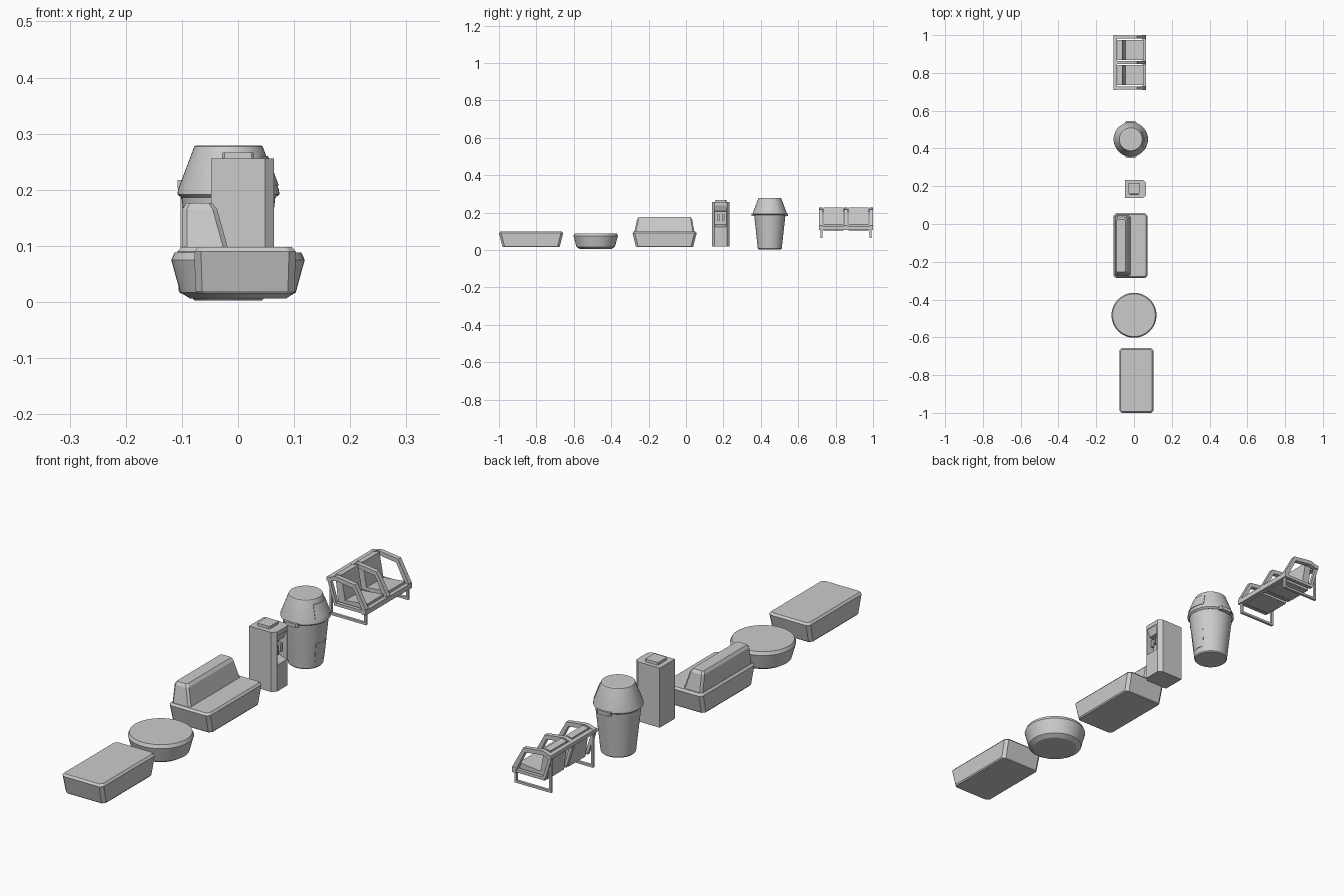
import bpy, bmesh
from math import pi, cos, sin, atan2, hypot

if "Cube" in bpy.data.objects:
    bpy.data.objects.remove(bpy.data.objects["Cube"])


def stack(name, rings, smooth=False):
    """Skin a stack of equal-length rings and cap both ends."""
    bm = bmesh.new()
    vs = [[bm.verts.new(p) for p in r] for r in rings]
    n = len(vs[0])
    for a, b in zip(vs, vs[1:]):
        for i in range(n):
            j = (i + 1) % n
            bm.faces.new((a[i], a[j], b[j], b[i]))
    bm.faces.new(vs[0])
    bm.faces.new(vs[-1])
    bmesh.ops.recalc_face_normals(bm, faces=bm.faces)
    me = bpy.data.meshes.new(name)
    bm.to_mesh(me)
    bm.free()
    ob = bpy.data.objects.new(name, me)
    bpy.context.collection.objects.link(ob)
    if smooth:
        bpy.ops.object.select_all(action='DESELECT')
        ob.select_set(True)
        bpy.context.view_layer.objects.active = ob
        bpy.ops.object.shade_smooth_by_angle(angle=0.5)
    return ob


def rect(x0, x1, y0, y1, z, c):
    """Rectangle with chamfered corners."""
    return [(x0 + c, y0, z), (x1 - c, y0, z), (x1, y0 + c, z), (x1, y1 - c, z),
            (x1 - c, y1, z), (x0 + c, y1, z), (x0, y1 - c, z), (x0, y0 + c, z)]


def box(name, x0, x1, y0, y1, z0, z1):
    return stack(name, [[(x0, y0, z), (x1, y0, z), (x1, y1, z), (x0, y1, z)] for z in (z0, z1)])


def prism(name, profile, y0, y1):
    """Extrude an xz profile along y."""
    return stack(name, [[(x, y, z) for x, z in profile] for y in (y0, y1)])


def turned(name, cx, cy, profile, n=48):
    return stack(name, [[(cx + r * cos(2 * pi * i / n), cy + r * sin(2 * pi * i / n), z)
                         for i in range(n)] for r, z in profile], True)


def shell_panel(name, cx, cy, profile, half, thick=0.005, n=10):
    """Curved panel lying on a cone, facing +x."""
    angs = [half * (2 * i / n - 1) for i in range(n + 1)]
    rings = []
    for r, z in profile:
        arc = [((r + thick / 2), a) for a in angs] + [((r - thick / 2), a) for a in reversed(angs)]
        rings.append([(cx + q * cos(a), cy + q * sin(a), z) for q, a in arc])
    return stack(name, rings, True)


def beam(name, p, q, y, w, t):
    """Bar in the xz plane from p to q, w wide in y, t thick."""
    dx, dz = q[0] - p[0], q[1] - p[1]
    l = hypot(dx, dz)
    nx, nz = -dz / l * t / 2, dx / l * t / 2
    prof = [(p[0] + nx, p[1] + nz), (q[0] + nx, q[1] + nz),
            (q[0] - nx, q[1] - nz), (p[0] - nx, p[1] - nz)]
    return prism(name, prof, y - w / 2, y + w / 2)


# Upholstered bases: ottoman and sofa share one block shape
def padded_block(name, x0, x1, y0, y1):
    stack(name, [rect(x0 + .006, x1 - .006, y0 + .022, y1 - .022, .015, .011),
                 rect(x0 + .002, x1 - .002, y0 + .018, y1 - .018, .02, .012),
                 rect(x0, x1, y0, y1, .09, .012),
                 rect(x0 + .007, x1 - .007, y0 + .007, y1 - .007, .098, .01)])


padded_block("long_ottoman", -.078, .103, -1.0, -.657)
padded_block("sofa_base", -.108, .071, -.286, .057)

# Sofa backrest with sloping front
stack("sofa_back", [rect(-.099, -.018, -.276, .045, .096, .008),
                    rect(-.099, -.037, -.262, .033, .165, .008),
                    rect(-.092, -.046, -.254, .025, .176, .006)])

# Round ottoman
turned("round_ottoman", 0, -.483,
       [(.085, .006), (.103, .017), (.119, .075), (.113, .088)])

# Water dispenser: front corners chamfered, stepped niche in the +x face
foot = [(-.048, .138), (.048, .138), (.064, .152), (.064, .219), (.048, .233), (-.048, .233)]
body = stack("dispenser_body", [[(x, y, z) for x, y in foot] for z in (.02, .256)])
cutter = prism("niche_cutter", [(.08, .24), (.062, .238), (.05, .208), (.03, .205),
                                (.03, .135), (.064, .124), (.08, .124)], .156, .215)
mod = body.modifiers.new("niche", 'BOOLEAN')
mod.object, mod.operation, mod.solver = cutter, 'DIFFERENCE', 'EXACT'
cutter.hide_render = True
cutter.hide_viewport = True
stack("dispenser_lid", [rect(-.029, .029, .157, .217, .25, .004),
                        rect(-.028, .028, .158, .216, .266, .004)])
for i, y in enumerate((.172, .199)):
    box(f"dispenser_tap_{i}", .028, .052, y - .006, y + .006, .178, .19)
    box(f"dispenser_spout_{i}", .043, .052, y - .006, y + .006, .158, .178)

# Litter bin: tapered body, rim, conical lid
BX, BY = -.017, .448
turned("bin_body", BX, BY, [(.06, .003), (.064, .007), (.084, .19)])
turned("bin_lid", BX, BY, [(.084, .186), (.091, .192), (.09, .2), (.061, .277), (.058, .279)])
shell_panel("bin_flap", BX, BY, [(.087, .208), (.068, .26)], .55)
shell_panel("bin_door", BX, BY, [(.0665, .03), (.0745, .105)], .45, .003)
for s in (-1, 1):
    ya, yb = sorted((BY + s * .08, BY + s * .098))
    stack(f"bin_handle_{'left' if s < 0 else 'right'}",
          [rect(BX - .03, BX + .03, ya, yb, z, .007) for z in (.182, .196)])

# Waiting bench: rails, looped legs, arms and two seats
Y0, Y1 = .71, 1.0
MID = (Y0 + Y1) / 2
box("bench_back_rail", -.108, -.09, Y0, Y1, .202, .217)
box("bench_front_rail", .045, .063, Y0, Y1, .108, .128)
for i, y in enumerate((Y0 + .014, Y1 - .014)):
    beam(f"bench_rear_leg_{i}", (-.098, .065), (-.098, .207), y, .01, .009)
    beam(f"bench_front_leg_{i}", (.054, .065), (.054, .115), y, .01, .009)
    beam(f"bench_foot_{i}", (-.1025, .0695), (.0585, .0695), y, .01, .009)
arm = [(-.103, .2), (-.103, .216), (-.07, .227), (.015, .216), (.062, .13), (.056, .116),
       (.047, .12), (.007, .2), (-.07, .21)]
for i, y in enumerate((Y0 + .01, MID, Y1 - .01)):
    prism(f"bench_arm_{i}", arm, y - .009, y + .009)
    beam(f"bench_side_beam_{i}", (-.1, .2), (-.075, .12), y, .014, .012)
    beam(f"bench_seat_beam_{i}", (-.078, .116), (.05, .116), y, .014, .012)
seat = [(.05, .14), (-.045, .13), (-.062, .226), (-.088, .222), (-.074, .105), (.045, .106)]
for i, y in enumerate((MID - .067, MID + .067)):
    prism(f"bench_seat_{i}", seat, y - .053, y + .053)
